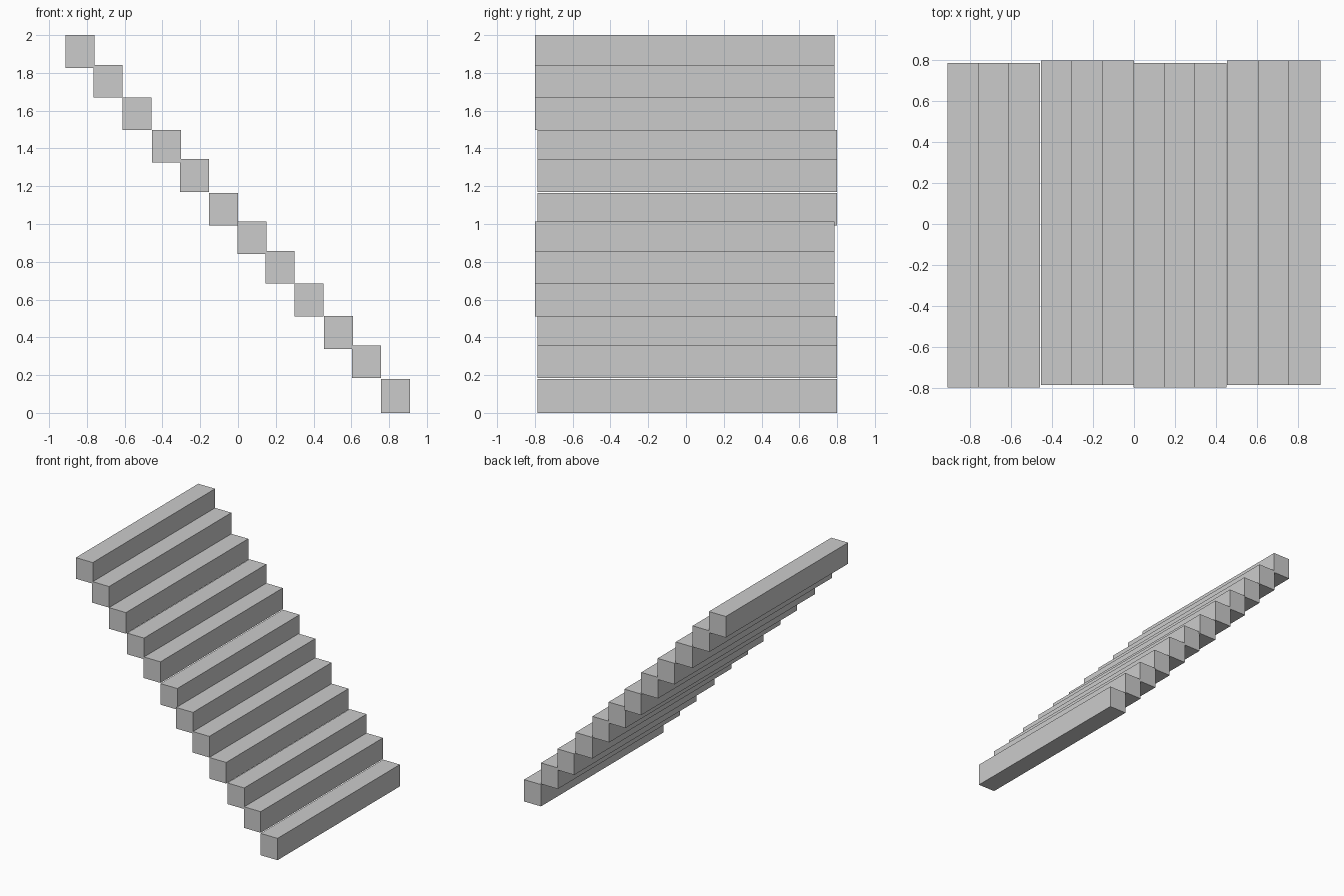
import bpy

if "Cube" in bpy.data.objects:
    bpy.data.objects.remove(bpy.data.objects["Cube"])

TREAD, LENGTH, HEIGHT = 0.153, 1.586, 0.173

# (left x, top z) of the six treads in one half flight; the pattern repeats once
PATTERN = [(-0.912, 2.0), (-0.764, 1.843), (-0.611, 1.670),
           (-0.455, 1.498), (-0.306, 1.343), (-0.153, 1.165)]
REPEAT_X, REPEAT_Z = 0.910, -0.986


def add_step(index, left, top, y):
    bpy.ops.mesh.primitive_cube_add(
        size=1, location=(left + TREAD / 2, y, top - HEIGHT / 2))
    step = bpy.context.object
    step.name = f"stair_step_{index:02d}"
    step.scale = (TREAD, LENGTH, HEIGHT)
    bpy.ops.object.transform_apply(location=False, rotation=False, scale=True)


# Twelve solid steps, shifted slightly sideways in alternating groups of three
for i in range(12):
    left, top = PATTERN[i % 6]
    half = i // 6
    y = -0.006 if (i // 3) % 2 == 0 else 0.006
    add_step(i + 1, left + half * REPEAT_X, top + half * REPEAT_Z, y)

# Rest the lowest step exactly on the ground
lowest = bpy.data.objects["stair_step_12"]
lowest.location.z = HEIGHT / 2 + 0.003
lowest.scale.z = (HEIGHT + 0.006) / HEIGHT
